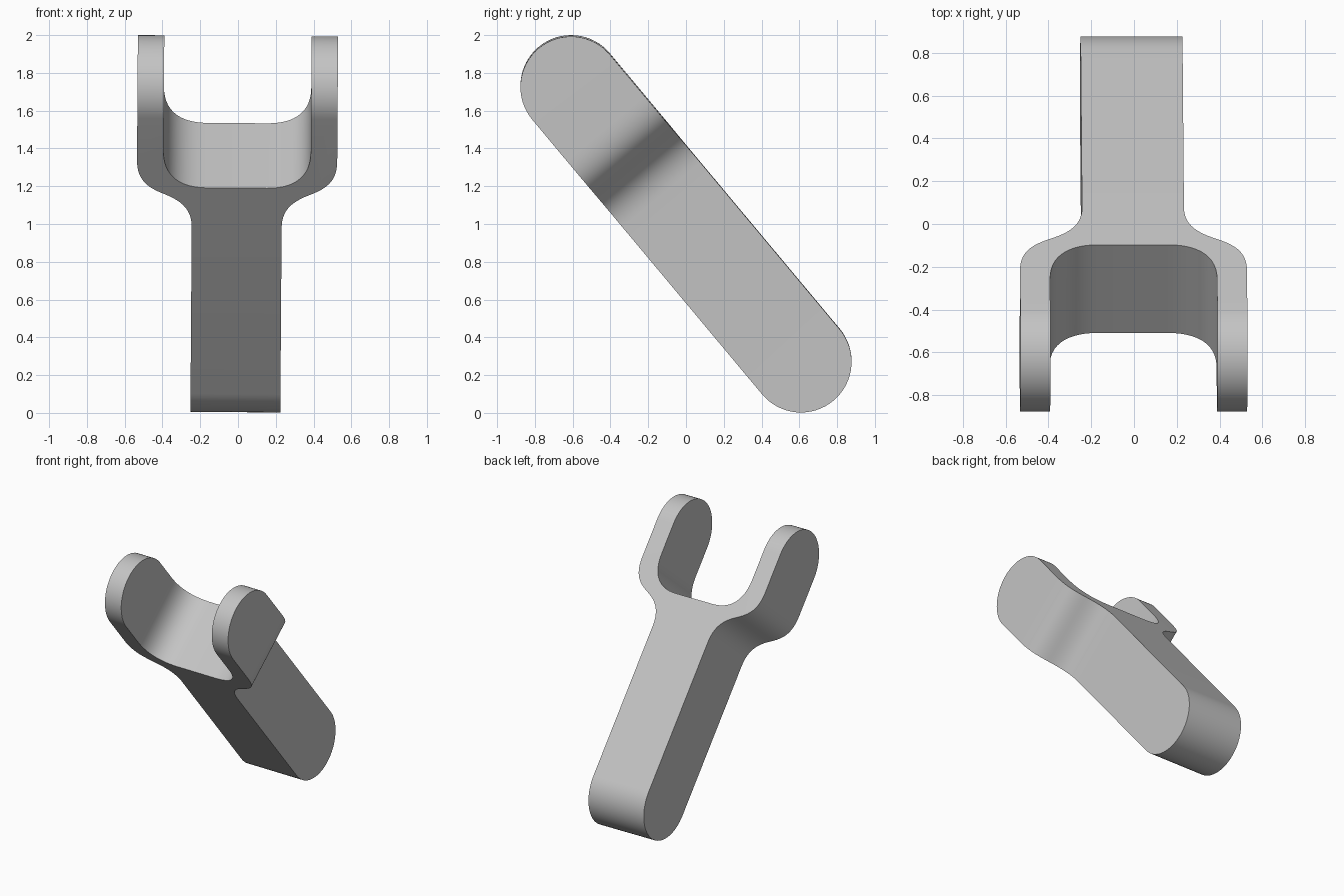
import bpy, bmesh, math
from mathutils import Matrix, Vector, geometry

if "Cube" in bpy.data.objects:
    bpy.data.objects.remove(bpy.data.objects["Cube"])

RADIUS = 0.268      # half thickness and end rounding
HALF = 0.949        # centre to end-arc centre
HANDLE = 0.238      # handle half width
INNER, OUTER = 0.39, 0.53
REACH = 1.4         # flat profile overshoots the rounded ends


def curve(*pts, steps=14):
    a, ha, hb, b = (Vector(p) for p in pts)
    return [tuple(p) for p in geometry.interpolate_bezier(a, ha, hb, b, steps)]


def prism(name, outline, matrix, depth):
    """Extrude a flat outline symmetrically, then orient it."""
    bm = bmesh.new()
    face = bm.faces.new([bm.verts.new((x, y, -depth)) for x, y in outline])
    top = bmesh.ops.extrude_face_region(bm, geom=[face])["geom"]
    bmesh.ops.translate(bm, vec=(0, 0, 2 * depth),
                        verts=[v for v in top if isinstance(v, bmesh.types.BMVert)])
    bmesh.ops.recalc_face_normals(bm, faces=bm.faces)
    bm.transform(matrix)
    mesh = bpy.data.meshes.new(name)
    bm.to_mesh(mesh)
    bm.free()
    obj = bpy.data.objects.new(name, mesh)
    bpy.context.collection.objects.link(obj)
    return obj


# Half of the fork plan: handle edge, flared shoulder, prong, round throat
half = [(HANDLE, -REACH)]
half += curve((HANDLE, 0.20), (HANDLE, 0.33), (0.30, 0.385), (0.39, 0.43))
half += curve((0.39, 0.43), (0.48, 0.475), (OUTER, 0.53), (OUTER, 0.66))[1:]
half += [(OUTER, REACH), (INNER, REACH)]
half += curve((INNER, 0.72), (INNER, 0.55), (0.30, 0.472), (0.16, 0.472))
plan = half + [(-x, y) for x, y in reversed(half)]

# Side profile: a capsule that rounds both ends
capsule = []
for side in (1, -1):
    for i in range(33):
        a = math.pi * i / 32 - math.pi / 2
        capsule.append((side * (HALF + RADIUS * math.cos(a)), side * RADIUS * math.sin(a)))

fork = prism("forked_lever", plan, Matrix.Identity(4), 0.4)
side_axes = Matrix(((0, 0, 1, 0), (1, 0, 0, 0), (0, 1, 0, 0), (0, 0, 0, 1)))
cutter = prism("end_rounding_cutter", capsule, side_axes, 0.8)
cutter.hide_render = True

# Round the ends by intersection
bpy.context.view_layer.objects.active = fork
fork.select_set(True)
mod = fork.modifiers.new("round_ends", "BOOLEAN")
mod.operation = "INTERSECT"
mod.solver = "EXACT"
mod.object = cutter
bpy.ops.object.modifier_apply(modifier=mod.name)
bpy.data.objects.remove(cutter)

# Lean the lever with its slight sideways tilt
fork.data.transform(Matrix.Translation((-0.007, 0, 1)) @ Matrix.Rotation(0.007, 4, "Y")
                    @ Matrix.Rotation(math.atan2(1.46, -1.22), 4, "X"))

# Plain grey finish
grey = bpy.data.materials.new("light_grey")
grey.use_nodes = True
colour = (0.55, 0.55, 0.55, 1)
grey.diffuse_color = colour
grey.node_tree.nodes["Principled BSDF"].inputs["Base Color"].default_value = colour
fork.data.materials.clear()
fork.data.materials.append(grey)
bpy.ops.object.shade_smooth_by_angle(angle=math.radians(25))
